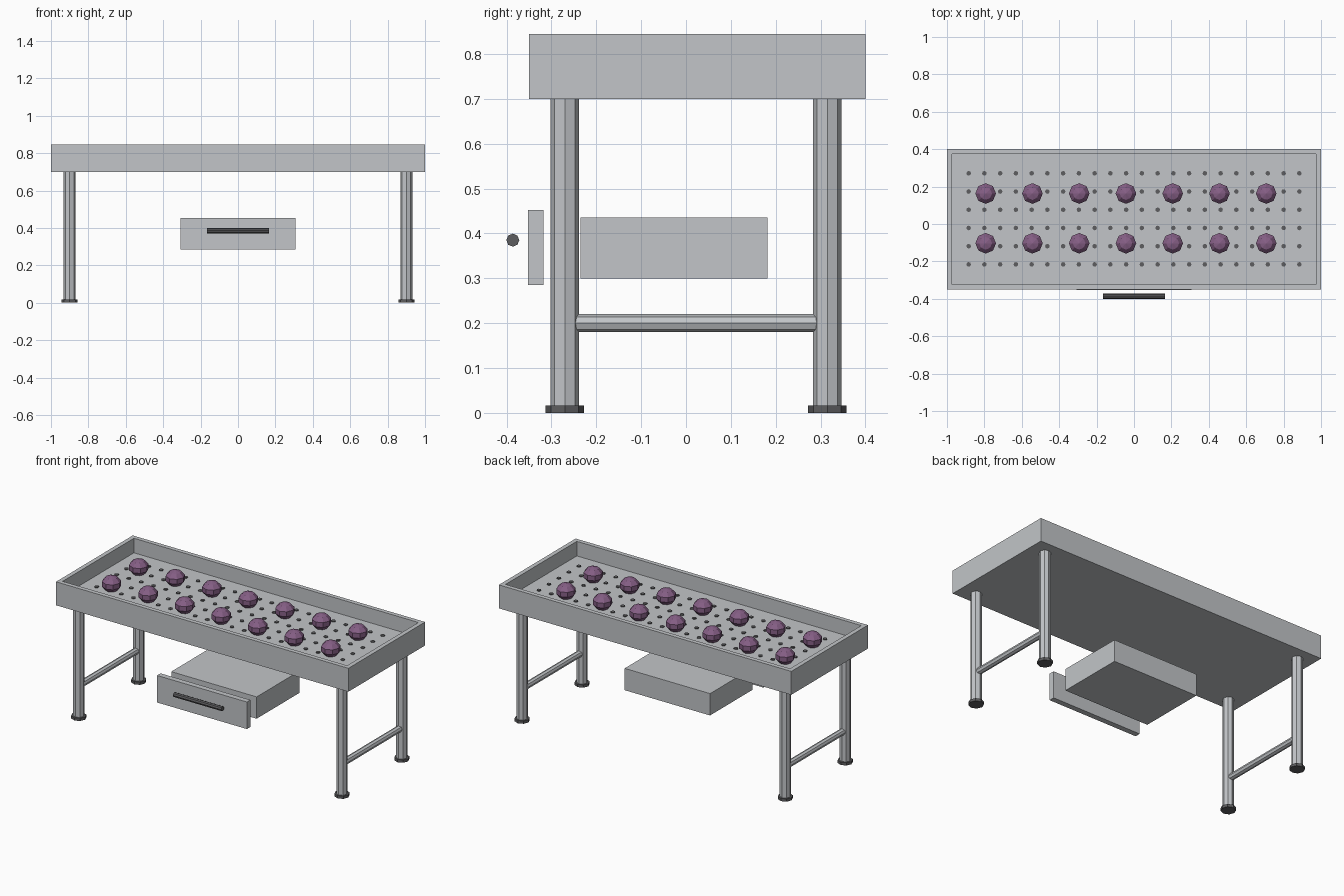
import bpy, bmesh, math
from mathutils import Matrix, Vector

cube = bpy.data.objects.get("Cube")
if cube:
    bpy.data.objects.remove(cube, do_unlink=True)


def material(name, rgb):
    mat = bpy.data.materials.new(name)
    mat.use_nodes = True
    color = (*rgb, 1)
    mat.diffuse_color = color
    mat.node_tree.nodes["Principled BSDF"].inputs["Base Color"].default_value = color
    return mat


steel = material("steel_grey", (0.54, 0.56, 0.58))
dark = material("dark_grey", (0.11, 0.11, 0.115))
purple = material("purple", (0.24, 0.115, 0.24))


def finish(name, bm, mat):
    bmesh.ops.recalc_face_normals(bm, faces=bm.faces)
    mesh = bpy.data.meshes.new(name)
    bm.to_mesh(mesh)
    bm.free()
    mesh.materials.append(mat)
    obj = bpy.data.objects.new(name, mesh)
    bpy.context.collection.objects.link(obj)
    return obj


def box_mesh(low, high):
    low, high = Vector(low), Vector(high)
    bm = bmesh.new()
    place = Matrix.Translation((low + high) / 2) @ Matrix.Diagonal((*(high - low), 1))
    bmesh.ops.create_cube(bm, size=1, matrix=place)
    return bm


def add_rod(bm, start, end, radius, sides=8):
    start, end = Vector(start), Vector(end)
    axis = end - start
    turn = Vector((0, 0, 1)).rotation_difference(axis).to_matrix().to_4x4()
    bmesh.ops.create_cone(bm, cap_ends=True, segments=sides, radius1=radius, radius2=radius,
                          depth=axis.length, matrix=Matrix.Translation((start + end) / 2) @ turn)


def rod(name, start, end, radius, mat):
    bm = bmesh.new()
    add_rod(bm, start, end, radius)
    return finish(name, bm, mat)


# Open tray: inset the top face and push it down to the floor
floor_z = 0.755
bm = box_mesh((-1, -0.35, 0.70), (1, 0.40, 0.845))
bm.normal_update()
top = max(bm.faces, key=lambda f: f.normal.z)
bmesh.ops.inset_region(bm, faces=[top], thickness=0.038)
inner = bmesh.ops.extrude_discrete_faces(bm, faces=[top])["faces"][0]
for v in inner.verts:
    v.co.z = floor_z
finish("tray", bm, steel)

# Grid of drain holes as thin plates on the floor
bm = bmesh.new()
columns, rows = 22, 6
for i in range(columns):
    for j in range(rows):
        x = -0.884 + 1.768 * i / (columns - 1)
        y = -0.216 + 0.487 * j / (rows - 1)
        add_rod(bm, (x, y, floor_z - 0.002), (x, y, floor_z + 0.005), 0.0125)
finish("drain_holes", bm, dark)

# Two rows of faceted balls
for y, row in ((-0.103, "front"), (0.163, "back")):
    for i in range(7):
        bm = bmesh.new()
        place = Matrix.Translation((-0.793 + 0.25 * i, y, 0.796)) @ Matrix.Diagonal((0.058, 0.058, 0.048, 1))
        bmesh.ops.create_uvsphere(bm, u_segments=8, v_segments=5, radius=1, matrix=place)
        finish(f"{row}_ball_{i + 1}", bm, purple)

# Legs, feet and side braces
front_y, back_y = -0.27, 0.315
for x, side in ((0.9, "left"), (-0.9, "right")):
    for y, end in ((front_y, "front"), (back_y, "back")):
        rod(f"{end}_{side}_leg", (x, y, 0.01), (x, y, 0.71), 0.032, steel)
        rod(f"{end}_{side}_foot", (x, y, 0), (x, y, 0.017), 0.043, dark)
    rod(f"{side}_brace", (x, front_y, 0.2), (x, back_y, 0.2), 0.02, steel)

# Drawer body, front panel and handle
finish("drawer_body", box_mesh((-0.292, -0.235, 0.30), (0.292, 0.182, 0.435)), steel)
finish("drawer_front", box_mesh((-0.307, -0.352, 0.285), (0.307, -0.318, 0.452)), steel)
rod("drawer_handle", (-0.165, -0.386, 0.385), (0.165, -0.386, 0.385), 0.0145, dark)
